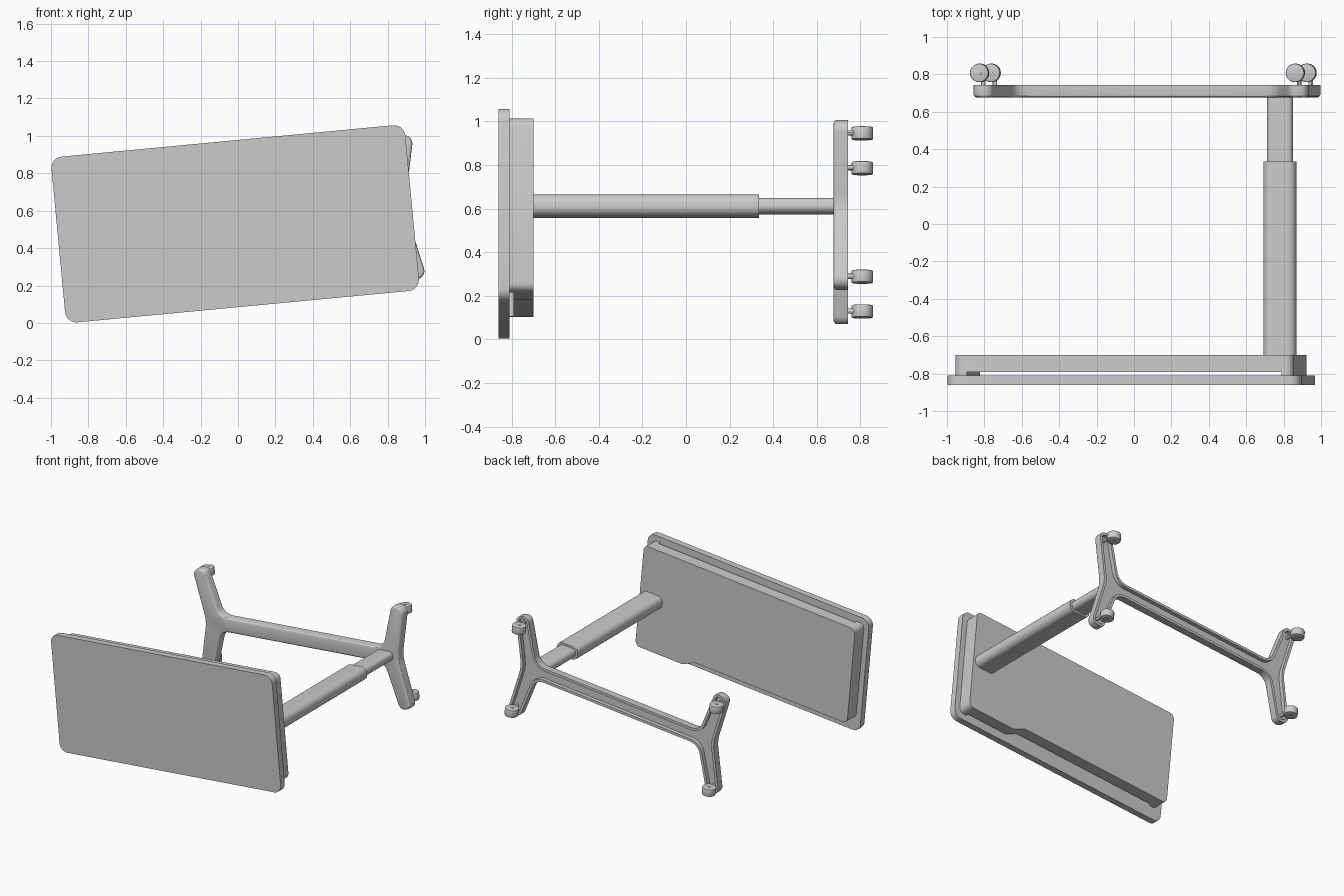
import bpy, bmesh, math
from mathutils import Matrix, Vector

if "Cube" in bpy.data.objects:
    bpy.data.objects.remove(bpy.data.objects["Cube"])

# The whole table lies on its edge, turned slightly about the y axis
PLACE = Matrix.Translation((-0.015, 0, 0.53)) @ Matrix.Rotation(-math.radians(5.4), 4, 'Y')
BASE_U = 0.085          # base centre along the table's length
COLUMN = (0.80, 0.005)  # column axis


def fillet(points, segs=6):
    """Round each (u, v, radius) corner of a closed outline."""
    out = []
    n = len(points)
    for i, (u, v, r) in enumerate(points):
        p = Vector((u, v))
        if r <= 0:
            out.append(p)
            continue
        a = (Vector(points[i - 1][:2]) - p).normalized()
        b = (Vector(points[(i + 1) % n][:2]) - p).normalized()
        half = a.angle(b) / 2
        c = p + (a + b).normalized() * (r / math.sin(half))
        t0 = p + a * (r / math.tan(half)) - c
        t1 = p + b * (r / math.tan(half)) - c
        sweep = t0.angle_signed(t1)
        for k in range(segs + 1):
            out.append(c + Matrix.Rotation(-sweep * k / segs, 2) @ t0)
    return out


def finish(name, bm):
    bmesh.ops.recalc_face_normals(bm, faces=bm.faces)
    bm.transform(PLACE)
    me = bpy.data.meshes.new(name)
    bm.to_mesh(me)
    bm.free()
    ob = bpy.data.objects.new(name, me)
    bpy.context.collection.objects.link(ob)
    bpy.ops.object.select_all(action='DESELECT')
    ob.select_set(True)
    bpy.context.view_layer.objects.active = ob
    bpy.ops.object.shade_smooth_by_angle(angle=math.radians(30))
    return ob


def prism(name, outline, y0, y1, front_bevel=0, recess=None):
    """Extrude a (u, v) outline from y0 to y1."""
    bm = bmesh.new()
    lo = [bm.verts.new((p.x, y0, p.y)) for p in outline]
    hi = [bm.verts.new((p.x, y1, p.y)) for p in outline]
    front = bm.faces.new(lo)
    back = bm.faces.new(hi[::-1])
    n = len(lo)
    for i in range(n):
        j = (i + 1) % n
        bm.faces.new((lo[i], hi[i], hi[j], lo[j]))
    bmesh.ops.recalc_face_normals(bm, faces=bm.faces)
    if recess:
        rim, depth = recess
        bmesh.ops.inset_region(bm, faces=[back], thickness=rim)
        moved = bmesh.ops.extrude_discrete_faces(bm, faces=[back])['faces'][0]
        bmesh.ops.translate(bm, verts=moved.verts, vec=(0, -depth, 0))
    if front_bevel:
        bmesh.ops.bevel(bm, geom=list(front.edges), offset=front_bevel, segments=3,
                        profile=0.5, affect='EDGES')
    return finish(name, bm)


def rect(u0, u1, v0, v1, r):
    return fillet([(u0, v0, r), (u1, v0, r), (u1, v1, r), (u0, v1, r)])


def cylinder(name, centre, radius, length, axis, segs, bevel=0):
    bm = bmesh.new()
    bmesh.ops.create_cone(bm, cap_ends=True, segments=segs, radius1=radius,
                          radius2=radius, depth=length)
    if bevel:
        caps = [f for f in bm.faces if len(f.verts) > 4]
        edges = {e for f in caps for e in f.edges}
        bmesh.ops.bevel(bm, geom=list(edges), offset=bevel, segments=2,
                        profile=0.5, affect='EDGES')
    if axis == 'Y':
        bm.transform(Matrix.Rotation(math.pi / 2, 4, 'X'))
    bm.transform(Matrix.Translation(centre))
    return finish(name, bm)


# Table top
prism("table_top", rect(-0.95, 0.95, -0.445, 0.445, 0.06), -0.86, -0.81)

# Under-panel with the deeper section beside the column
prism("under_panel", fillet([
    (-0.909, -0.347, 0.04), (0.40, -0.347, 0.04), (0.50, -0.397, 0.04),
    (0.907, -0.397, 0.04), (0.907, 0.403, 0.04), (-0.909, 0.403, 0.04)]), -0.79, -0.70)

# End spacers that leave an open slit under the top
prism("right_spacer", fillet([(0.845, -0.397, 0), (0.907, -0.397, 0.04),
                              (0.907, 0.403, 0.04), (0.845, 0.403, 0)]), -0.81, -0.79)
prism("left_spacer", fillet([(-0.909, -0.347, 0.04), (-0.845, -0.347, 0),
                             (-0.845, 0.403, 0), (-0.909, 0.403, 0.04)]), -0.81, -0.79)

# Telescopic column
for name, w, h, r, y0, y1 in (("outer_column", 0.175, 0.10, 0.042, -0.70, 0.335),
                              ("inner_column", 0.14, 0.07, 0.03, 0.30, 0.69)):
    cu, cv = COLUMN
    prism(name, rect(cu - w / 2, cu + w / 2, cv - h / 2, cv + h / 2, r), y0, y1)

# H-shaped base: one quarter profile mirrored both ways
quarter = [(0.825, 0.0, 0.25), (0.907, 0.376, 0.045), (0.805, 0.40, 0.045), (0.70, 0.055, 0.09)]
right = [(u, -v, r) for u, v, r in quarter[:0:-1]] + quarter
full = right + [(-u, -v, r) for u, v, r in right]
prism("base_frame", fillet([(u + BASE_U, v, r) for u, v, r in full]), 0.677, 0.742,
      front_bevel=0.015, recess=(0.02, 0.03))

# Casters
for su, side in ((-1, "left"), (1, "right")):
    for sv, end in ((-1, "lower"), (1, "upper")):
        u, v = BASE_U + su * 0.848, sv * 0.33
        cylinder(f"{side}_{end}_caster_stem", (u, 0.74, v), 0.012, 0.08, 'Y', 12)
        cylinder(f"{side}_{end}_caster_wheel", (u - 0.02, 0.808, v), 0.05, 0.058, 'Z', 20, 0.006)
        cylinder(f"{side}_{end}_caster_axle", (u - 0.02, 0.808, v), 0.012, 0.064, 'Z', 12)
